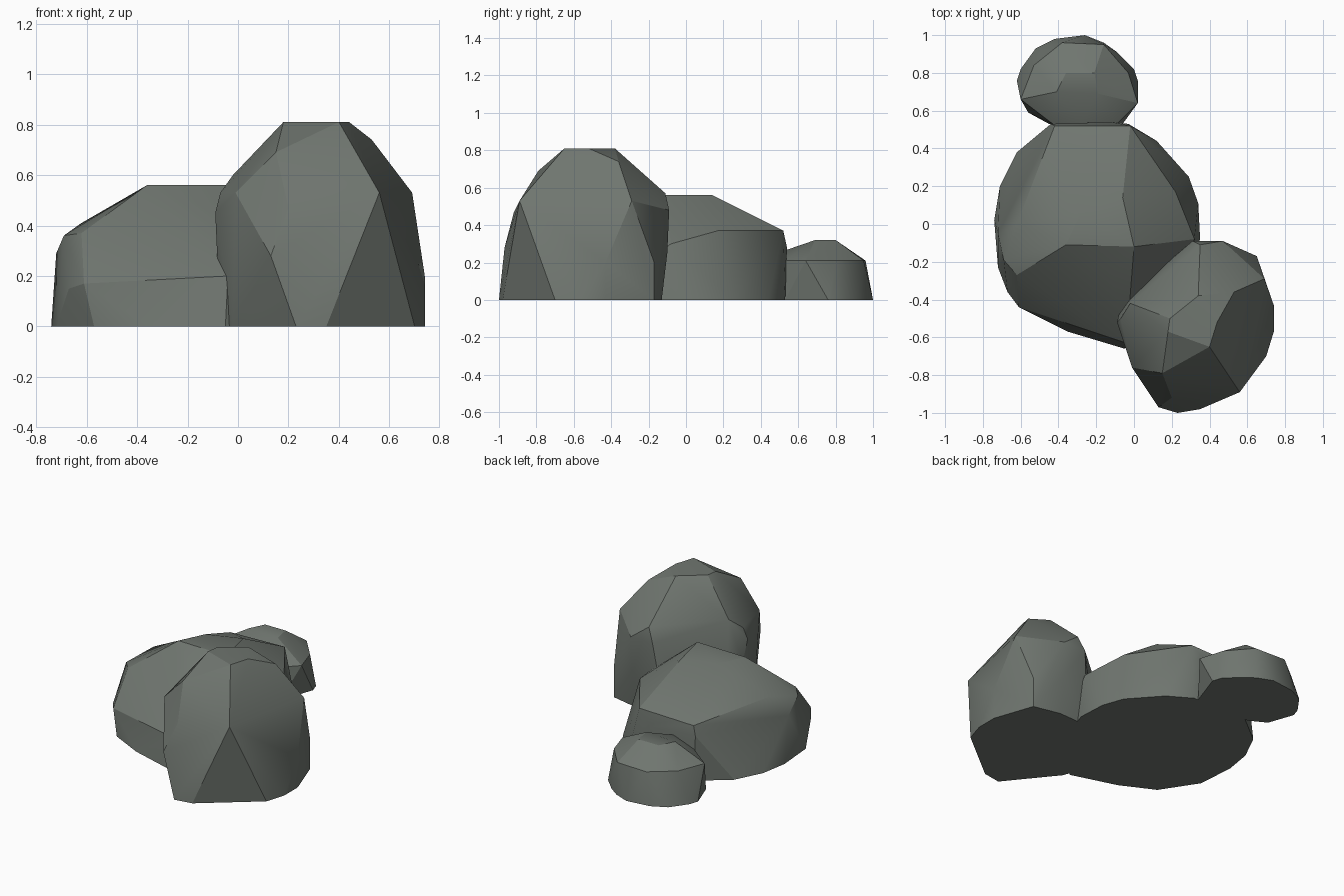
import bpy, bmesh, math

stone = bpy.data.materials.new("grey_stone")
stone.diffuse_color = (0.16, 0.18, 0.16, 1)


def boulder(name, base, upper):
    """Faceted stone: hull of a ground outline and the facet corners above it."""
    bm = bmesh.new()
    for x, y in base:
        bm.verts.new((x, y, 0))
    for p in upper:
        bm.verts.new(p)
    res = bmesh.ops.convex_hull(bm, input=bm.verts[:])
    junk = {g for g in res["geom_interior"] + res["geom_unused"]
            if isinstance(g, bmesh.types.BMVert)}
    bmesh.ops.delete(bm, geom=list(junk), context='VERTS')
    bmesh.ops.dissolve_limit(bm, angle_limit=math.radians(2),
                             verts=bm.verts[:], edges=bm.edges[:])
    bmesh.ops.recalc_face_normals(bm, faces=bm.faces[:])
    me = bpy.data.meshes.new(name)
    bm.to_mesh(me)
    bm.free()
    me.materials.append(stone)
    ob = bpy.data.objects.new(name, me)
    bpy.context.collection.objects.link(ob)
    bpy.ops.object.select_all(action='DESELECT')
    ob.select_set(True)
    bpy.context.view_layer.objects.active = ob
    bpy.ops.object.shade_smooth_by_angle(angle=math.radians(24))
    return ob


# Tall boulder at the front right
boulder("tall_boulder",
        [(0.23, -1.0), (0.35, -0.98), (0.70, -0.70),
         (0.74, -0.57), (0.74, -0.43), (0.65, -0.17), (0.47, -0.13), (0.25, -0.14),
         (-0.03, -0.38), (-0.07, -0.55), (-0.02, -0.69)],
        [(0.74, -0.43, 0.2), (0.65, -0.17, 0.2),
         (0.56, -0.89, 0.53), (0.20, -0.92, 0.47), (0.13, -0.97, 0.28),
         (-0.01, -0.76, 0.53), (0.15, -0.79, 0.69), (0.69, -0.29, 0.53),
         (0.31, -0.09, 0.48), (0.47, -0.09, 0.48), (0.47, -0.10, 0.25),
         (0.35, -0.11, 0.57), (-0.09, -0.52, 0.45), (-0.08, -0.48, 0.30),
         (-0.07, -0.50, 0.53), (-0.02, -0.42, 0.60), (0.53, -0.36, 0.74),
         (0.19, -0.50, 0.81), (0.18, -0.57, 0.81), (0.40, -0.65, 0.81),
         (0.44, -0.52, 0.81), (0.34, -0.38, 0.81)])

# Broad boulder in the middle
boulder("broad_boulder",
        [(-0.35, -0.57), (-0.05, -0.66), (0.2, -0.5), (0.35, -0.08), (0.34, 0.11),
         (0.29, 0.25), (0.12, 0.44), (-0.03, 0.53), (-0.43, 0.53), (-0.62, 0.38),
         (-0.71, 0.2), (-0.74, 0.02), (-0.72, -0.23), (-0.57, -0.46)],
        [(-0.61, -0.44, 0.17), (-0.04, -0.63, 0.2), (-0.67, -0.36, 0.15),
         (-0.62, -0.27, 0.37), (-0.35, -0.33, 0.37), (-0.12, -0.27, 0.47),
         (-0.69, -0.19, 0.36), (-0.72, -0.05, 0.29), (-0.62, 0.0, 0.41),
         (-0.44, 0.53, 0.30), (-0.42, 0.52, 0.36), (-0.02, 0.52, 0.37),
         (-0.12, 0.54, 0.28), (0.22, 0.17, 0.37), (0.32, -0.08, 0.30),
         (-0.36, -0.11, 0.56), (-0.28, 0.06, 0.56), (-0.06, 0.14, 0.56),
         (0.0, -0.12, 0.56)])

# Small boulder at the back
boulder("small_boulder",
        [(-0.26, 1.0), (-0.42, 0.98), (-0.52, 0.93), (-0.60, 0.82), (-0.62, 0.76),
         (-0.56, 0.59), (-0.45, 0.53), (-0.06, 0.53),
         (0.02, 0.76), (0.0, 0.82), (-0.09, 0.91), (-0.16, 0.96)],
        [(-0.60, 0.66, 0.21), (0.02, 0.64, 0.21), (-0.53, 0.84, 0.21),
         (-0.38, 0.96, 0.21), (-0.16, 0.95, 0.21), (-0.03, 0.80, 0.21),
         (-0.43, 0.53, 0.21), (-0.09, 0.53, 0.21), (-0.28, 0.53, 0.265),
         (-0.41, 0.70, 0.32), (-0.19, 0.69, 0.32), (-0.36, 0.80, 0.32),
         (-0.21, 0.80, 0.32)])
